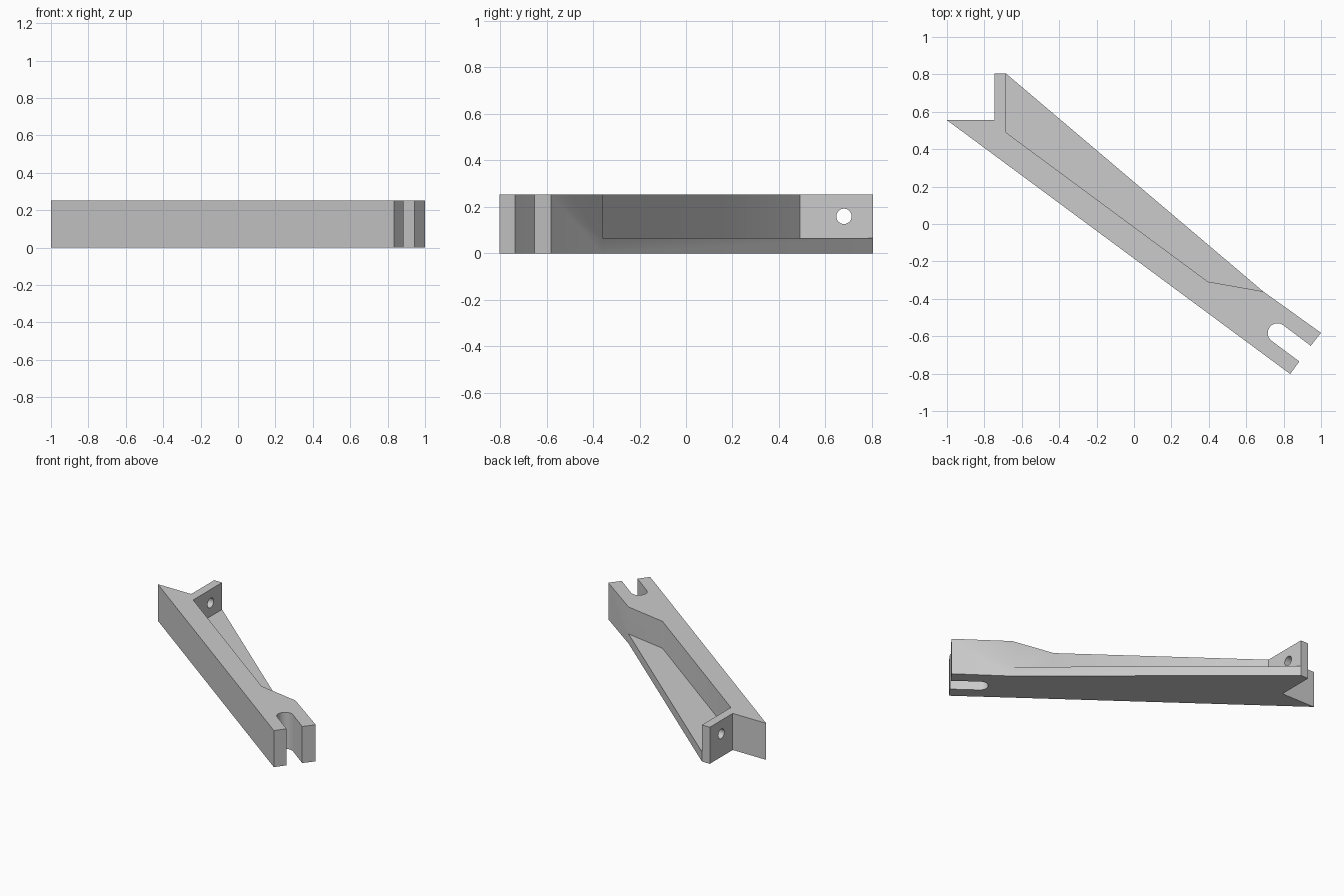
import bpy
import bmesh
import math
from mathutils import Vector, Matrix

cube = bpy.data.objects.get("Cube")
if cube:
    bpy.data.objects.remove(cube, do_unlink=True)

HEIGHT = 0.252
FLOOR = 0.066

grey = bpy.data.materials.new("plain_grey")
grey.use_nodes = True
grey.diffuse_color = (0.6, 0.6, 0.6, 1)
grey.node_tree.nodes["Principled BSDF"].inputs["Base Color"].default_value = (0.6, 0.6, 0.6, 1)


def add_object(name, bm):
    bmesh.ops.recalc_face_normals(bm, faces=bm.faces)
    mesh = bpy.data.meshes.new(name)
    bm.to_mesh(mesh)
    bm.free()
    mesh.materials.append(grey)
    obj = bpy.data.objects.new(name, mesh)
    bpy.context.collection.objects.link(obj)
    return obj


def prism(name, outline, z0, z1):
    """Extrude a flat outline from z0 up to z1."""
    bm = bmesh.new()
    face = bm.faces.new([bm.verts.new((p[0], p[1], z0)) for p in outline])
    ext = bmesh.ops.extrude_face_region(bm, geom=[face])
    top = [v for v in ext["geom"] if isinstance(v, bmesh.types.BMVert)]
    bmesh.ops.translate(bm, verts=top, vec=(0, 0, z1 - z0))
    return add_object(name, bm)


# Rounded inner end of the open slot
centre = Vector((0.767, -0.583))
radius = 0.052
axis = math.atan2(-1.355, 1.835)
steps = 24
slot = []
for i in range(steps + 1):
    a = axis + math.pi / 2 + math.pi * i / steps
    slot.append(centre + radius * Vector((math.cos(a), math.sin(a))))

# Arm body with its mounting tab and slotted tip
outline = [(-1, 0.555), (-0.745, 0.555), (-0.745, 0.805), (-0.685, 0.805),
           (0.69, -0.36), (1, -0.582), (0.945, -0.651), *slot,
           (0.884, -0.735), (0.835, -0.802)]
arm = prism("slotted_arm", outline, 0, HEIGHT)

# Open pocket that leaves a thin floor
pocket = prism("pocket_cutter",
               [(-0.685, 0.49), (0.395, -0.308), (0.69, -0.36), (0.8, -0.2), (-0.685, 1.1)],
               FLOOR, HEIGHT + 0.2)

# Bolt hole through the tab
bm = bmesh.new()
bmesh.ops.create_cone(
    bm, cap_ends=True, segments=32, radius1=0.033, radius2=0.033, depth=0.2,
    matrix=Matrix.Translation((-0.715, 0.68, 0.159)) @ Matrix.Rotation(math.pi / 2, 4, "Y"))
hole = add_object("bolt_hole_cutter", bm)

bpy.ops.object.select_all(action="DESELECT")
bpy.context.view_layer.objects.active = arm
arm.select_set(True)
for cutter in (pocket, hole):
    mod = arm.modifiers.new(cutter.name, "BOOLEAN")
    mod.operation = "DIFFERENCE"
    mod.solver = "EXACT"
    mod.object = cutter
    bpy.ops.object.modifier_apply(modifier=mod.name)
    bpy.data.objects.remove(cutter, do_unlink=True)

bpy.ops.object.shade_smooth_by_angle(angle=math.radians(30))
